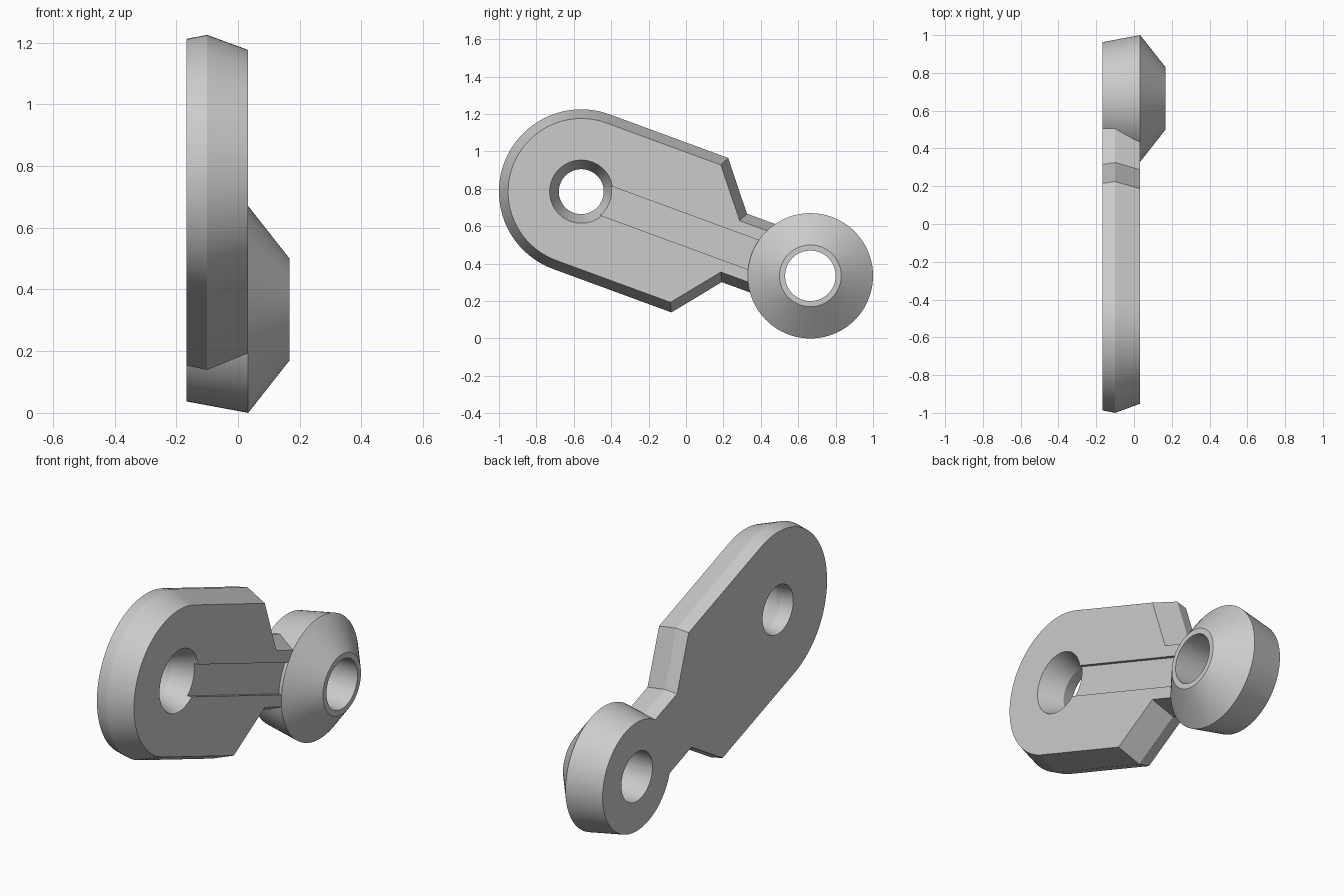
import bpy, bmesh
from math import sin, cos, pi, radians
from mathutils import Matrix, Vector

cube = bpy.data.objects.get("Cube")
if cube:
    bpy.data.objects.remove(cube, do_unlink=True)

BACK, MID, FRONT = -0.167, -0.10, 0.033   # thickness levels along x
BEVELS = ((BACK, 0.013), (MID, 0.0), (FRONT, 0.049))
SEG = 96
RING_U = 1.305                            # distance between the two hole centres

metal = bpy.data.materials.new("plain grey")
metal.use_nodes = True
GREY = (0.6, 0.6, 0.6, 1)
metal.diffuse_color = GREY
metal.node_tree.nodes["Principled BSDF"].inputs["Base Color"].default_value = GREY

# Part frame: u runs from the plate hole to the ring, v across, x is thickness
frame = Matrix.Translation((0, -0.56, 0.785)) @ Matrix.Rotation(radians(-20.17), 4, 'X')


def make(name, loops, closed=False):
    """Skin a stack of equal loops; closed joins last to first, else caps."""
    bm = bmesh.new()
    rows = [[bm.verts.new(p) for p in loop] for loop in loops]
    n = len(rows[0])
    pairs = list(zip(rows, rows[1:])) + ([(rows[-1], rows[0])] if closed else [])
    for a, b in pairs:
        for i in range(n):
            j = (i + 1) % n
            bm.faces.new((a[i], a[j], b[j], b[i]))
    if not closed:
        bm.faces.new(rows[0])
        bm.faces.new(rows[-1])
    bmesh.ops.recalc_face_normals(bm, faces=bm.faces)
    mesh = bpy.data.meshes.new(name)
    bm.to_mesh(mesh)
    bm.free()
    mesh.materials.append(metal)
    obj = bpy.data.objects.new(name, mesh)
    obj.matrix_world = frame
    bpy.context.collection.objects.link(obj)
    return obj


def lathe(name, profile, u, closed=False):
    """Spin (x, radius) pairs around an x axis placed at u."""
    return make(name, [[(x, u + r * cos(2 * pi * i / SEG), r * sin(2 * pi * i / SEG))
                        for i in range(SEG)] for x, r in profile], closed)


def inset(points, d):
    """Move a counter-clockwise outline inward by d with mitred corners."""
    out = []
    for i, p in enumerate(points):
        a = (p - points[i - 1]).normalized()
        b = (points[(i + 1) % len(points)] - p).normalized()
        na, nb = Vector((-a.y, a.x)), Vector((-b.y, b.x))
        out.append(p + (na + nb) * d / (1 + na.dot(nb)))
    return out


def combine(target, tool, operation):
    mod = target.modifiers.new(operation.lower(), 'BOOLEAN')
    mod.operation, mod.solver, mod.object = operation, 'EXACT', tool
    bpy.context.view_layer.objects.active = target
    bpy.ops.object.modifier_apply(modifier=mod.name)
    bpy.data.objects.remove(tool, do_unlink=True)


# Plate: rounded end, two shoulders and a neck, bevelled on both faces
half = [Vector((1.11, 0.195)), Vector((0.872, 0.195)), Vector((0.675, 0.44))]
steps = SEG // 2
arc = [Vector((0.44 * cos(pi / 2 + pi * i / steps), 0.44 * sin(pi / 2 + pi * i / steps)))
       for i in range(steps + 1)]
outline = half + arc + [Vector((p.x, -p.y)) for p in reversed(half)]
link = make("link_plate", [[(x, p.x, p.y) for p in inset(outline, d)] for x, d in BEVELS])

# Bevelled hole through the rounded end
hole = [(BACK - 0.067, 0.133 + 0.013)] + [(x, 0.12 + d) for x, d in BEVELS]
hole.append((FRONT + 0.133, 0.169 + 0.049))
combine(link, lathe("hole_cutter", hole, 0), 'DIFFERENCE')

# Shallow groove from the hole to the ring
groove = [[(x, u, v) for u, v in ((0, -0.083), (1.2, -0.083), (1.2, 0.083), (0, 0.083))]
          for x in (FRONT - 0.02, FRONT + 0.1)]
combine(link, make("groove_cutter", groove), 'DIFFERENCE')

# Ring with a conical front and a straight hole
ring = [(BACK, 0.135), (BACK, 0.298), (FRONT, 0.335), (0.167, 0.165), (0.167, 0.135)]
combine(link, lathe("conical_ring", ring, RING_U, True), 'UNION')

bpy.ops.object.select_all(action='DESELECT')
link.select_set(True)
bpy.context.view_layer.objects.active = link
bpy.ops.object.shade_smooth_by_angle(angle=radians(25))
